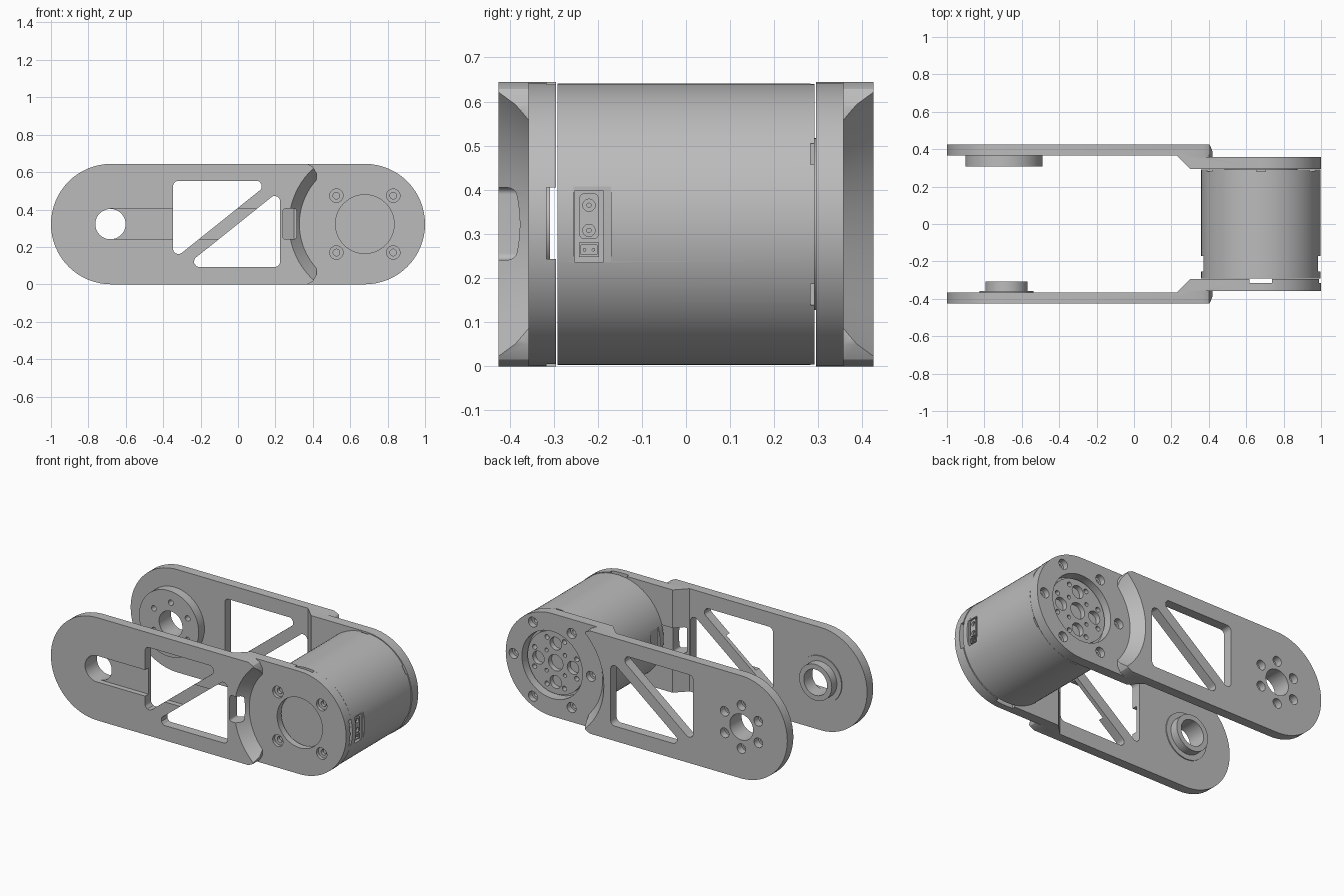
import bpy, bmesh, math
from mathutils import Vector

cube = bpy.data.objects.get("Cube")
if cube:
    bpy.data.objects.remove(cube, do_unlink=True)

grey = bpy.data.materials.new("matte_grey")
grey.use_nodes = True
grey.diffuse_color = (0.5, 0.5, 0.5, 1)
grey.node_tree.nodes["Principled BSDF"].inputs["Base Color"].default_value = (0.5, 0.5, 0.5, 1)

R = 0.322              # half height of the arms, also the z of both axes
MX, HX = 0.678, -0.682   # x of the motor axis and of the joint axis


# ---- helpers -------------------------------------------------------------
def loft(name, ring0, ring1, d0, d1, axis="y", edge=0):
    """Solid between two outlines at depths d0 and d1; edge rounds the d1 rim."""
    bm = bmesh.new()
    place = (lambda p, d: (p[0], d, p[1])) if axis == "y" else (lambda p, d: (d, p[0], p[1]))
    a = [bm.verts.new(place(p, d0)) for p in ring0]
    b = [bm.verts.new(place(p, d1)) for p in ring1]
    bm.faces.new(a)
    rim = bm.faces.new(b)
    for i in range(len(a)):
        j = (i + 1) % len(a)
        bm.faces.new((a[i], a[j], b[j], b[i]))
    if edge:
        bmesh.ops.bevel(bm, geom=list(rim.edges), offset=edge, segments=3,
                        profile=0.5, affect="EDGES")
    bmesh.ops.recalc_face_normals(bm, faces=bm.faces)
    mesh = bpy.data.meshes.new(name)
    bm.to_mesh(mesh)
    bm.free()
    mesh.materials.append(grey)
    obj = bpy.data.objects.new(name, mesh)
    bpy.context.collection.objects.link(obj)
    return obj


def circle(x, z, r, n=48):
    return [(x + r * math.cos(math.tau * i / n), z + r * math.sin(math.tau * i / n))
            for i in range(n)]


def cyl(name, x, z, r, d0, d1, n=48, axis="y", edge=0):
    ring = circle(x, z, r, n)
    return loft(name, ring, ring, d0, d1, axis, edge)


def rect(x0, x1, z0, z1):
    return [(x0, z0), (x1, z0), (x1, z1), (x0, z1)]


def box(name, x0, x1, y0, y1, z0, z1):
    return loft(name, rect(x0, x1, z0, z1), rect(x0, x1, z0, z1), y0, y1)


def fillet(points, r, steps=6):
    """Round every corner of an outline."""
    pts, out = [Vector(p) for p in points], []
    for i, p in enumerate(pts):
        u = (pts[i - 1] - p).normalized()
        v = (pts[(i + 1) % len(pts)] - p).normalized()
        half = u.angle(v) / 2
        a, b = p + u * r / math.tan(half), p + v * r / math.tan(half)
        c = p + (u + v).normalized() * r / math.sin(half)
        out += [c + (a - c).lerp(b - c, k / steps).normalized() * r for k in range(steps + 1)]
    return out


def cut(target, tool, operation="DIFFERENCE"):
    mod = target.modifiers.new("cut", "BOOLEAN")
    mod.object, mod.operation, mod.solver = tool, operation, "EXACT"
    bpy.context.view_layer.objects.active = target
    bpy.ops.object.modifier_apply(modifier=mod.name)
    bpy.data.objects.remove(tool, do_unlink=True)


def polar(x, r, count, start=0.0):
    """Points spread evenly round an axis at height R."""
    for i in range(count):
        t = math.radians(start) + math.tau * i / count
        yield x + r * math.cos(t), R + r * math.sin(t)


def bolt_hole(target, x, z, s, face, head, shank, depth, bottom):
    cut(target, cyl("tool", x, z, head, s * (face - depth), s * (face + 0.05), 24))
    cut(target, cyl("tool", x, z, shank, s * bottom, s * face, 20))


# ---- the two side arms ---------------------------------------------------
def make_arm(name, s):
    half = [math.radians(-90 + 180 * i / 32) for i in range(33)]
    outline = [(MX + R * math.cos(t), R + R * math.sin(t)) for t in half]
    outline += [(HX + 0.004 - R * math.cos(t), R - R * math.sin(t)) for t in half]
    arm = loft(name, outline, outline, s * 0.295, s * 0.425, edge=0.012)
    # inner step with a sloped shoulder
    cut(arm, loft("tool", rect(-1.1, 0.315, -0.1, 0.8), rect(-1.1, 0.23, -0.1, 0.8),
                  s * 0.28, s * 0.365))
    # outer step: conical shoulder round the motor, and blunt tips
    cut(arm, loft("tool", circle(MX, R, 0.35, 96), circle(MX, R, 0.418, 96),
                  s * 0.357, s * 0.44))
    cut(arm, box("tool", 0.42, 1.1, s * 0.357, s * 0.46, -0.1, 0.8))
    for z, d in ((0, 1), (2 * R, -1)):
        tip = [(0.37, z - d * 0.01), (0.37, z), (0.40, z + d * 0.015),
               (0.42, z + d * 0.05), (0.45, z + d * 0.05), (0.45, z - d * 0.01)]
        cut(arm, loft("tool", tip, tip, s * 0.357, s * 0.46))
    # two triangular windows leaving a diagonal strut
    for tri in ([(-0.347, 0.553), (0.18, 0.553), (-0.347, 0.131)],
                [(0.225, 0.093), (0.225, 0.503), (-0.288, 0.093)]):
        ring = fillet(tri, 0.028)
        cut(arm, loft("tool", ring, ring, s * 0.25, s * 0.5))
    return arm


front_arm = make_arm("front_arm", -1)
back_arm = make_arm("back_arm", 1)

# Front arm: bearing boss, cable groove, cable slot, hollow motor cover
cut(front_arm, cyl("tool", HX, R, 0.145, -0.375, -0.359), "UNION")
cut(front_arm, cyl("tool", HX, R, 0.113, -0.375, -0.308, edge=0.008), "UNION")
cut(front_arm, cyl("tool", HX, R, 0.081, -0.5, -0.25))
cut(front_arm, box("tool", HX, 0.1, -0.5, -0.392, 0.241, 0.405))
slot = fillet(rect(0.24, 0.312, 0.241, 0.405), 0.015)
cut(front_arm, loft("tool", slot, slot, -0.5, -0.25))
cut(front_arm, cyl("tool", MX, R, 0.285, -0.316, -0.25, 64))
cut(front_arm, box("tool", 0.29, 1.1, -0.316, -0.25, 0.243, 0.405))
cut(front_arm, box("tool", 0.617, 0.737, -0.316, -0.25, -0.1, 0.8))
cut(front_arm, cyl("tool", MX, R, 0.157, -0.5, -0.25))
for x, z in polar(MX, 0.215, 4, 45):
    bolt_hole(front_arm, x, z, -1, 0.357, 0.036, 0.018, 0.02, 0.28)

# Back arm: joint flange, bolt circles, rotor opening
cut(back_arm, cyl("tool", -0.695, R, 0.207, 0.375, 0.308, edge=0.008), "UNION")
cut(back_arm, cyl("tool", HX, R, 0.081, 0.25, 0.5))
for x, z in polar(HX, 0.135, 6, 30):
    bolt_hole(back_arm, x, z, 1, 0.425, 0.03, 0.017, 0.045, 0.28)
cut(back_arm, cyl("tool", MX, R, 0.21, 0.25, 0.5, 64))
for x, z in polar(MX, 0.268, 6):
    bolt_hole(back_arm, x, z, 1, 0.357, 0.031, 0.017, 0.035, 0.28)

# ---- motor ---------------------------------------------------------------
motor = cyl("motor_housing", MX, R, 0.319, -0.291, 0.291, 96)
for x0, x1 in ((0.985, 1.1), (0.2, 0.371)):     # flats beside the sockets
    cut(motor, box("tool", x0, x1, -0.255, -0.17, 0.225, 0.408))
cut(motor, box("tool", 0.955, 1.1, -0.252, -0.188, 0.235, 0.398))
for x, z in polar(MX, 0.319, 6, 30):            # small rim slots
    cut(motor, box("tool", x - 0.024, x + 0.024, 0.282, 0.3, z - 0.024, z + 0.024))

# Round-pin socket and small two-pin socket
power = fillet(rect(-0.242, -0.198, 0.288, 0.392), 0.012)
power_socket = loft("power_socket", power, power, 0.93, 0.981, "x")
for z in (0.308, 0.365):
    cut(power_socket, cyl("tool", -0.22, z, 0.014, 0.96, 1.1, 20, "x"))
    cyl("power_pin", -0.22, z, 0.006, 0.95, 0.975, 12, "x")
signal_socket = box("signal_socket", 0.93, 0.981, -0.243, -0.197, 0.248, 0.28)
cut(signal_socket, box("tool", 0.965, 1.1, -0.238, -0.202, 0.253, 0.275))
for y in (-0.23, -0.21):
    cyl("signal_pin", y, 0.264, 0.004, 0.96, 0.978, 10, "x")

# Rotor plate behind the back opening, with spokes and screw holes
rotor = cyl("rotor_plate", MX, R, 0.195, 0.285, 0.322, 64)
cut(rotor, cyl("tool", MX, R, 0.05, 0.25, 0.4))
for x, z in polar(MX, 0.158, 8, 22.5):
    cut(rotor, cyl("tool", x, z, 0.015, 0.25, 0.4, 16))
for x, z in polar(MX, 0.12, 4):
    cut(rotor, cyl("tool", x, z, 0.04, 0.25, 0.4, 24))
for x, z in polar(MX, 0.09, 4, 45):
    cut(rotor, cyl("tool", x, z, 0.012, 0.25, 0.4, 16))

# ---- shading -------------------------------------------------------------
for obj in bpy.context.view_layer.objects:
    obj.select_set(obj.type == "MESH")
bpy.ops.object.shade_smooth_by_angle(angle=math.radians(30))
